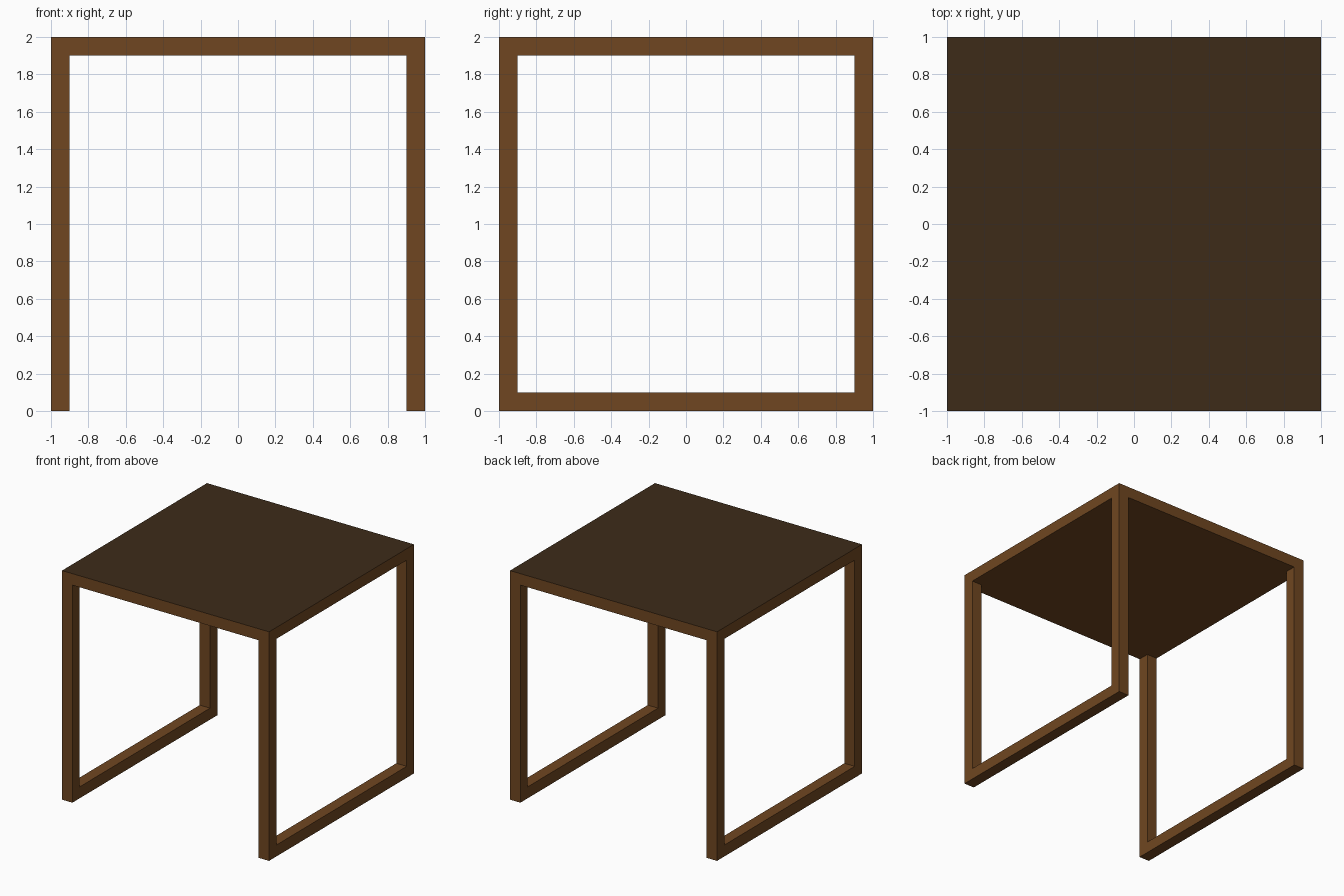
import bpy, bmesh

if "Cube" in bpy.data.objects:
    bpy.data.objects.remove(bpy.data.objects["Cube"])

T = 0.1  # thickness of every bar and of the slab


def material(name, colour):
    m = bpy.data.materials.new(name)
    m.diffuse_color = (*colour, 1)
    m.use_nodes = True
    m.node_tree.nodes["Principled BSDF"].inputs["Base Color"].default_value = m.diffuse_color
    return m


wood = material("brown_wood", (0.16, 0.062, 0.015))
dark = material("dark_top", (0.047, 0.024, 0.0095))


def make_object(name, bm, mats):
    bmesh.ops.recalc_face_normals(bm, faces=bm.faces)
    mesh = bpy.data.meshes.new(name)
    bm.to_mesh(mesh)
    bm.free()
    for m in mats:
        mesh.materials.append(m)
    ob = bpy.data.objects.new(name, mesh)
    bpy.context.collection.objects.link(ob)
    return ob


# Table top: solid slab, wooden edges with a dark upper face
bm = bmesh.new()
bmesh.ops.create_cube(bm, size=1)
bmesh.ops.scale(bm, vec=(2, 2, T), verts=bm.verts)
bmesh.ops.translate(bm, vec=(0, 0, 2 - T / 2), verts=bm.verts)
bm.normal_update()
for f in bm.faces:
    if f.normal.z > 0.5:
        f.material_index = 1
make_object("table_top", bm, [wood, dark])

# Side frames: two legs joined by a floor rail, a U profile extruded across x
H, I = 2 - T, 1 - T
U = [(-1, 0), (1, 0), (1, H), (I, H), (I, T), (-I, T), (-I, H), (-1, H)]
for name, x in (("left_leg_frame", -1), ("right_leg_frame", I)):
    bm = bmesh.new()
    face = bm.faces.new([bm.verts.new((x, y, z)) for y, z in U])
    ext = bmesh.ops.extrude_face_region(bm, geom=[face], use_keep_orig=True)
    moved = [v for v in ext["geom"] if isinstance(v, bmesh.types.BMVert)]
    bmesh.ops.translate(bm, vec=(T, 0, 0), verts=moved)
    make_object(name, bm, [wood])
